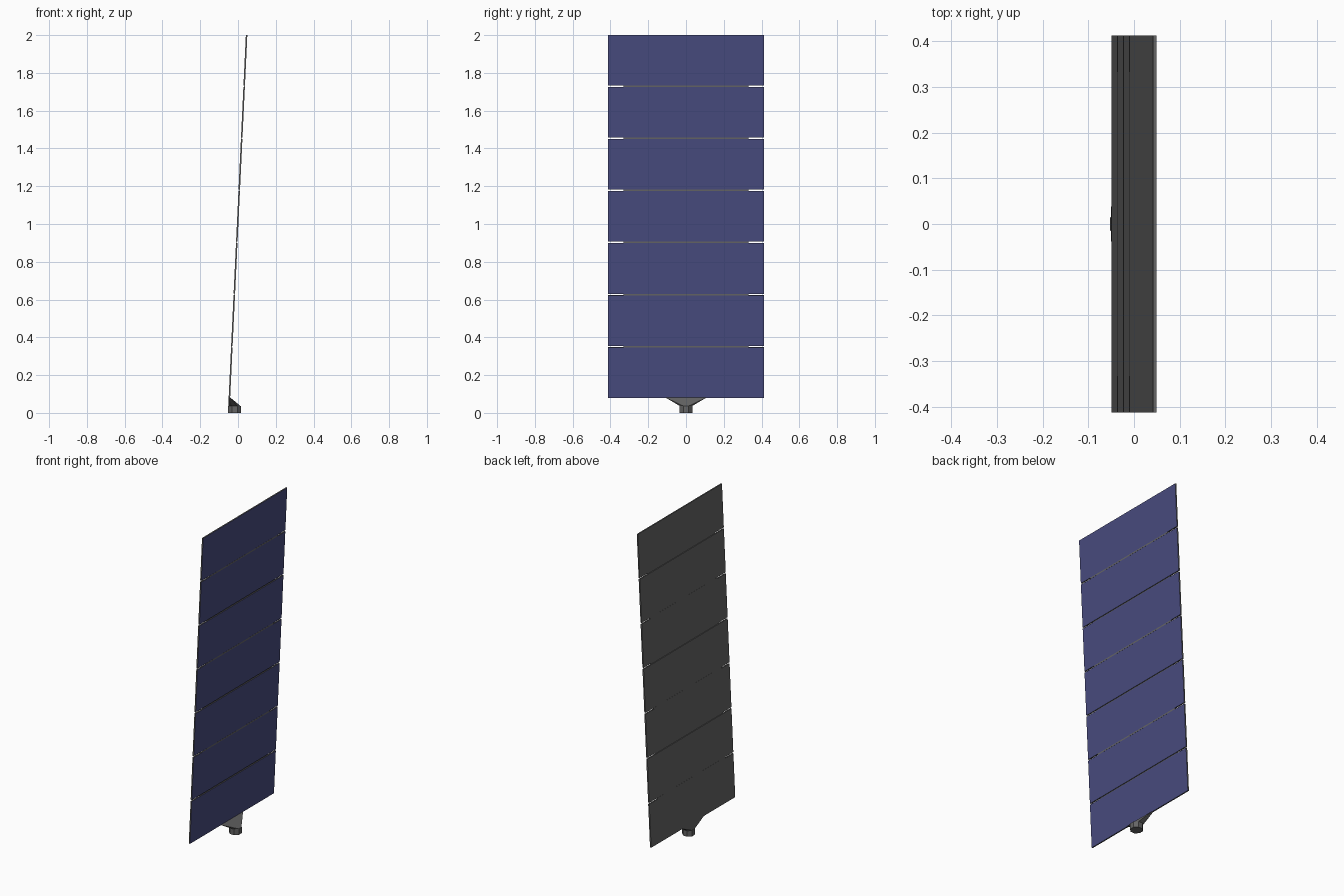
import bpy, bmesh, math
from mathutils import Matrix, Vector

if "Cube" in bpy.data.objects:
    bpy.data.objects.remove(bpy.data.objects["Cube"])


def material(name, color):
    m = bpy.data.materials.new(name)
    m.diffuse_color = (*color, 1)
    m.use_nodes = True
    m.node_tree.nodes["Principled BSDF"].inputs["Base Color"].default_value = m.diffuse_color
    return m


GREY = material("dark grey", (0.13, 0.13, 0.13))
BLUE = material("cell blue", (0.065, 0.07, 0.21))

COUNT = 7            # hinged panels
WIDTH = 0.824
THICK = 0.008
GAP = 0.008
Z0, Z1 = 0.08, 2.0
TILT = math.atan2(0.091, Z1 - Z0)
LENGTH = (Z1 - Z0) / math.cos(TILT)
PITCH = (LENGTH + GAP) / COUNT
# local z runs along the wing, local x is its thickness
WING = Matrix.Translation((-0.0455, 0, Z0)) @ Matrix.Rotation(TILT, 4, 'Y')


def finish(bm, name, mats):
    bmesh.ops.recalc_face_normals(bm, faces=bm.faces)
    me = bpy.data.meshes.new(name)
    bm.to_mesh(me)
    bm.free()
    for m in mats:
        me.materials.append(m)
    ob = bpy.data.objects.new(name, me)
    bpy.context.collection.objects.link(ob)
    return ob


def wing_box(name, center, size, front_blue=False):
    bm = bmesh.new()
    bmesh.ops.create_cube(bm, size=1, matrix=Matrix.Translation(center) @ Matrix.Diagonal((*size, 1)))
    bm.normal_update()
    if front_blue:
        for f in bm.faces:
            f.material_index = 1 if f.normal.x > 0.9 else 0
    bm.transform(WING)
    return finish(bm, name, [GREY, BLUE] if front_blue else [GREY])


# panels, and hinges alternating between the back and the cell side
for i in range(COUNT):
    wing_box(f"panel_{i + 1}", (0, 0, i * PITCH + (PITCH - GAP) / 2),
             (THICK, WIDTH, PITCH - GAP), True)
    if i < COUNT - 1:
        side = -1 if i % 2 == 0 else 1
        wing_box(f"hinge_{i + 1}", (side * 0.0025, 0, (i + 1) * PITCH - GAP / 2),
                 (0.004, 0.664, GAP))


def octagon(z, r=0.034, cx=-0.018):
    R = r / math.cos(math.pi / 8)
    return [Vector((cx + R * math.cos(a), R * math.sin(a), z))
            for a in (math.pi / 8 + k * math.pi / 4 for k in range(8))]


def hull(name, points):
    bm = bmesh.new()
    for p in points:
        bm.verts.new(p)
    bmesh.ops.convex_hull(bm, input=bm.verts)
    bmesh.ops.dissolve_limit(bm, angle_limit=0.01, verts=bm.verts, edges=bm.edges)
    return finish(bm, name, [GREY])


# octagonal mount and the bracket flaring up to the panel edge
hull("mount", octagon(0) + octagon(0.036))
hull("bracket", octagon(0.036, 0.032) +
     [Vector((x, y, 0.082)) for x in (-0.049, -0.042) for y in (-0.11, 0.11)])
